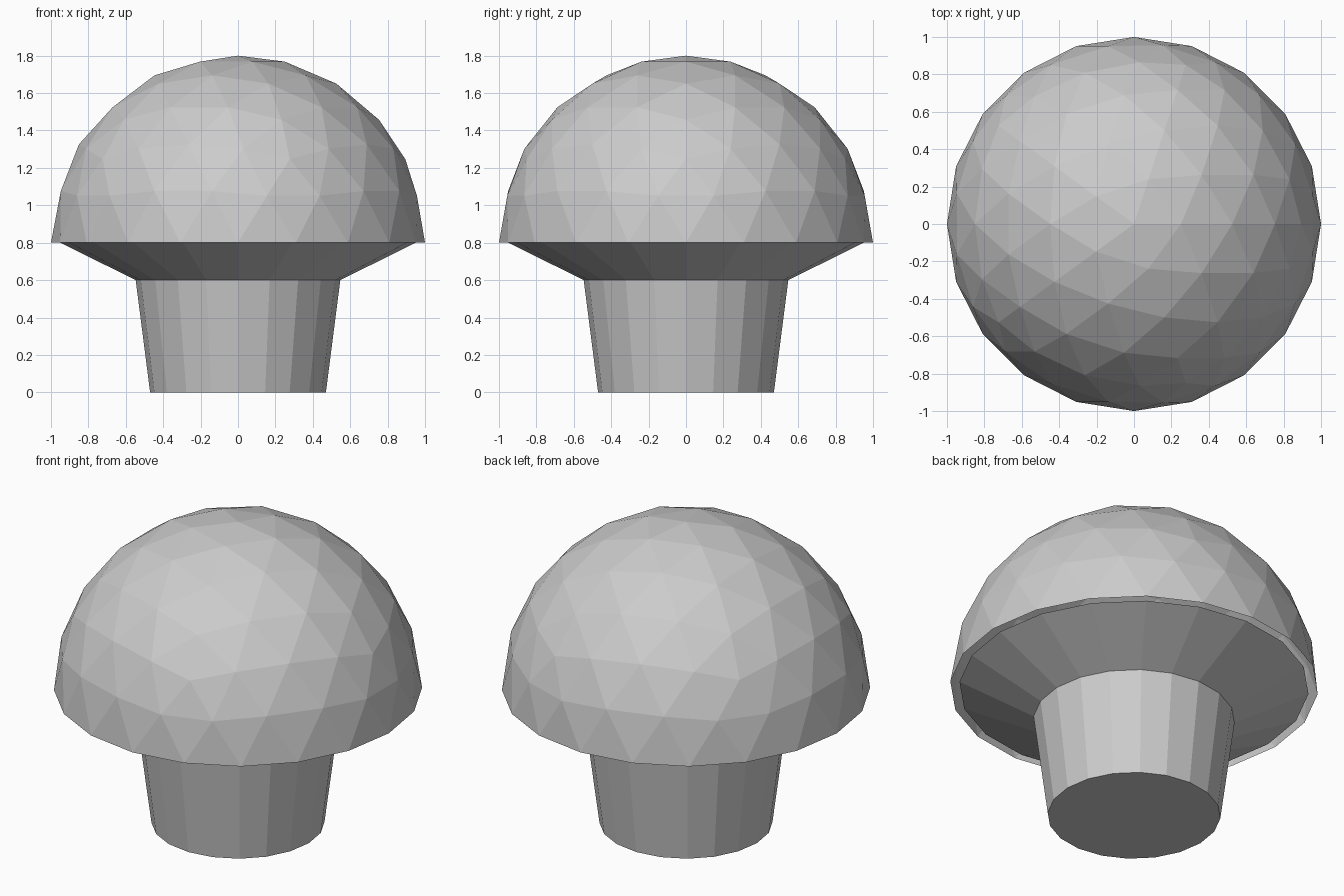
import bpy, bmesh
from math import cos, sin, pi

if "Cube" in bpy.data.objects:
    bpy.data.objects.remove(bpy.data.objects["Cube"])

SIDES = 20


def make_object(name, bm):
    mesh = bpy.data.meshes.new(name)
    bm.to_mesh(mesh)
    bm.free()
    obj = bpy.data.objects.new(name, mesh)
    bpy.context.collection.objects.link(obj)
    return obj


# Domed cap: upper half of an icosphere, open underneath
bm = bmesh.new()
bmesh.ops.create_icosphere(bm, subdivisions=3, radius=1.0)
lower = [f for f in bm.faces if f.calc_center_median().z < 0]
bmesh.ops.delete(bm, geom=lower, context='FACES')
bmesh.ops.translate(bm, verts=bm.verts, vec=(0, 0, 0.8))
make_object("cap", bm)

# Tapered stem flaring out into the underside of the cap
bm = bmesh.new()
profile = [(0.47, 0.0), (0.547, 0.6), (0.95, 0.8)]
rings = [[bm.verts.new((r * cos(2 * pi * i / SIDES), r * sin(2 * pi * i / SIDES), z))
          for i in range(SIDES)] for r, z in profile]
for low, high in zip(rings, rings[1:]):
    for i in range(SIDES):
        j = (i + 1) % SIDES
        bm.faces.new((low[i], low[j], high[j], high[i]))
bm.faces.new(rings[0][::-1])
make_object("stem", bm)
